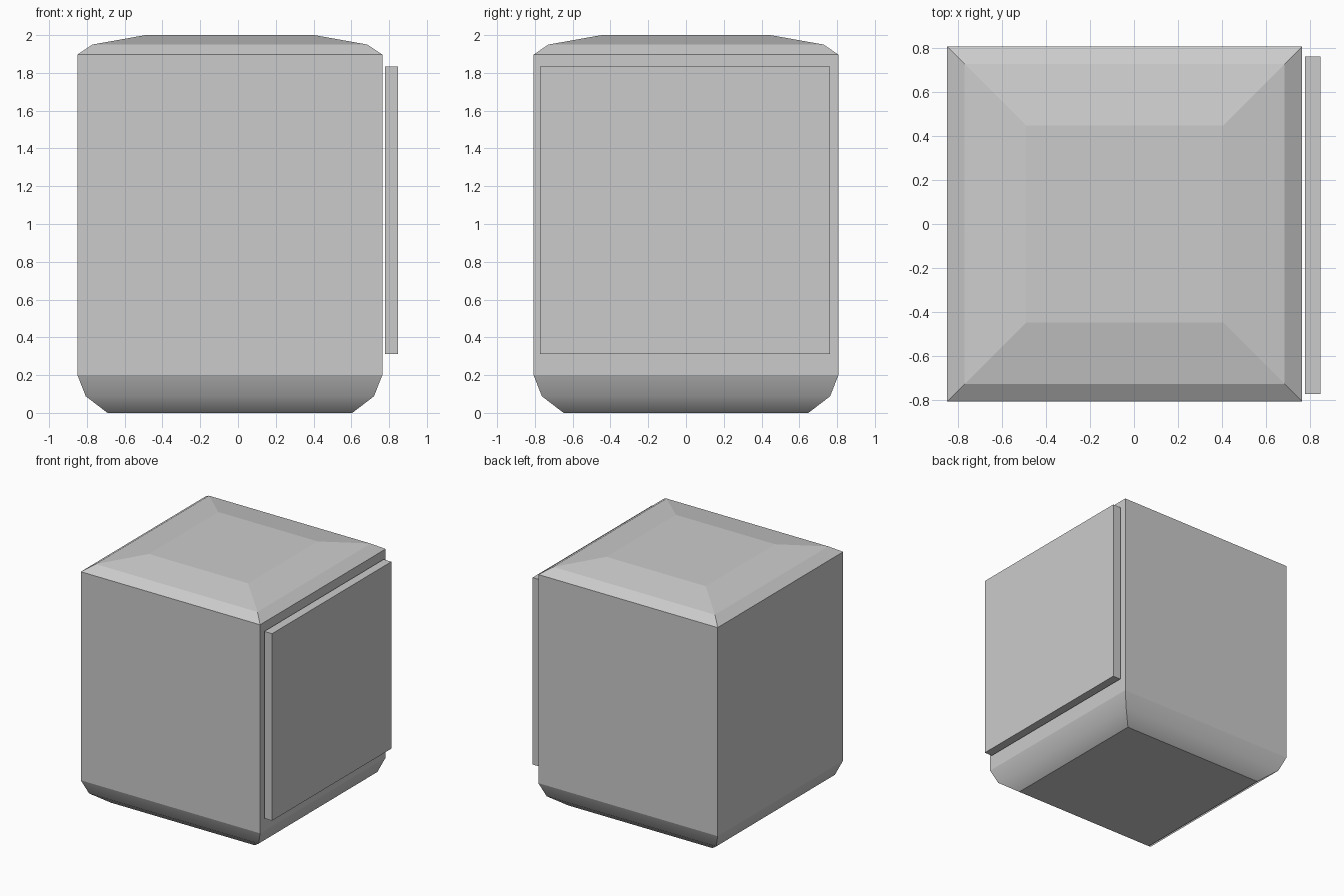
import bpy, bmesh

if "Cube" in bpy.data.objects:
    bpy.data.objects.remove(bpy.data.objects["Cube"])

CX = -0.043  # body sits left of centre to leave room for the side panel


def finish(bm, name):
    bmesh.ops.recalc_face_normals(bm, faces=bm.faces)
    mesh = bpy.data.meshes.new(name)
    bm.to_mesh(mesh)
    bm.free()
    obj = bpy.data.objects.new(name, mesh)
    bpy.context.collection.objects.link(obj)
    return obj


def square_loft(name, profile, smooth_below):
    """Stack square rings given as (half width, z) and cap both ends."""
    bm = bmesh.new()
    rings = [[bm.verts.new((CX + sx * h, sy * h, z))
              for sx, sy in ((-1, -1), (1, -1), (1, 1), (-1, 1))]
             for h, z in profile]
    bm.faces.new(rings[0][::-1])
    bm.faces.new(rings[-1])
    for (lo, hi), (_, z_hi) in zip(zip(rings, rings[1:]), profile[1:]):
        for i in range(4):
            j = (i + 1) % 4
            face = bm.faces.new((lo[i], lo[j], hi[j], hi[i]))
            face.smooth = z_hi <= smooth_below
        # keep the vertical corners crisp
        for a, b in zip(lo, hi):
            bm.edges.get((a, b)).smooth = False
    return finish(bm, name)


def box(name, lo, hi):
    bm = bmesh.new()
    bmesh.ops.create_cube(bm, size=1)
    for v in bm.verts:
        v.co = [lo[k] if v.co[k] < 0 else hi[k] for k in range(3)]
    return finish(bm, name)


# Body: rounded underside, straight walls, stepped shallow lid
square_loft("cabinet_body",
            [(0.648, 0), (0.763, 0.088), (0.807, 0.2),
             (0.807, 1.897), (0.728, 1.95), (0.447, 2.0)],
            smooth_below=0.21)

# Thin panel standing just off the right side
box("side_panel", (0.777, -0.772, 0.312), (0.847, 0.762, 1.833))
